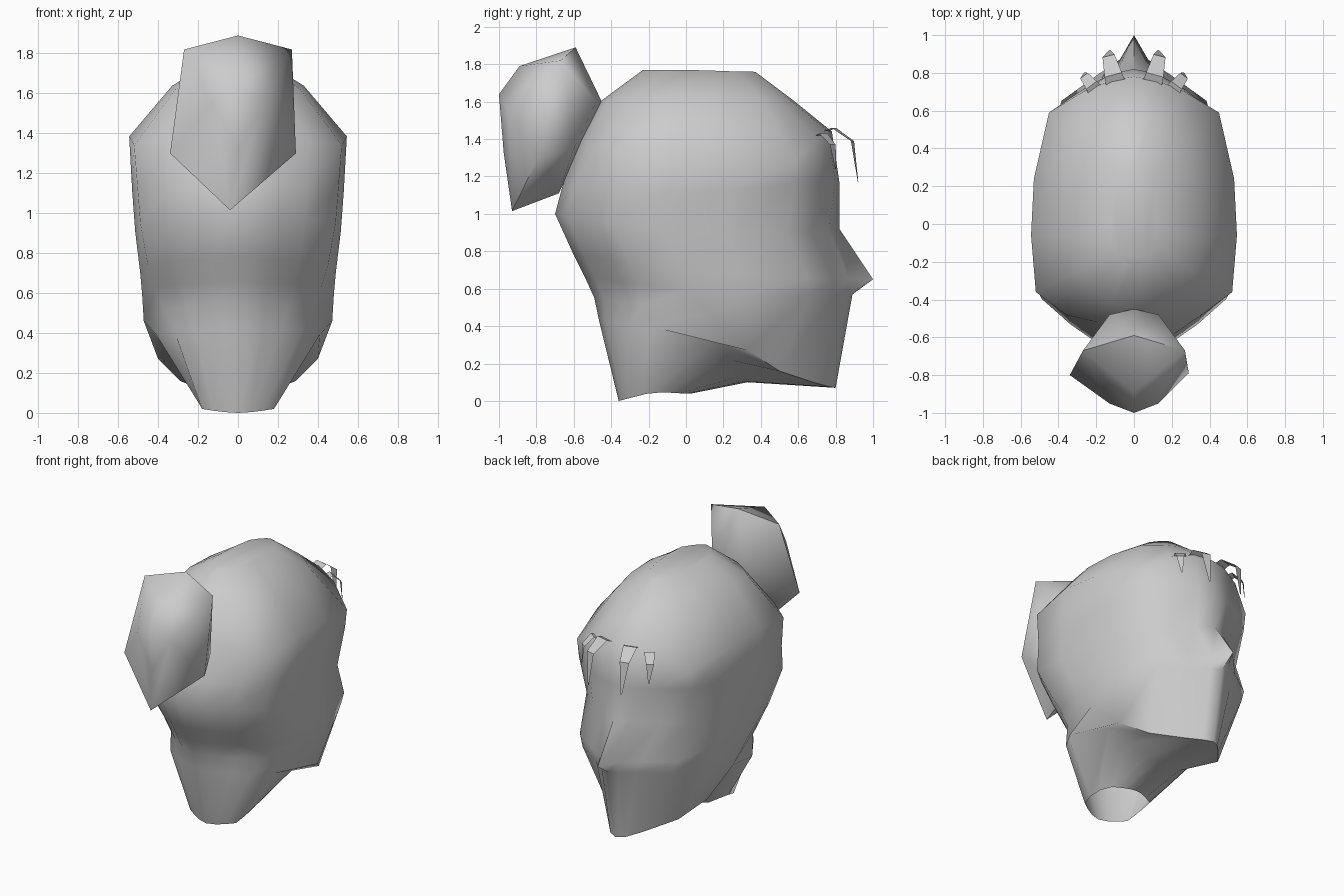
import bpy, bmesh, math
from mathutils import Vector

if "Cube" in bpy.data.objects:
    bpy.data.objects.remove(bpy.data.objects["Cube"])


def finish(bm, name, angle=40, recalc=True):
    if recalc:
        bmesh.ops.recalc_face_normals(bm, faces=bm.faces)
    me = bpy.data.meshes.new(name)
    bm.to_mesh(me)
    bm.free()
    ob = bpy.data.objects.new(name, me)
    bpy.context.collection.objects.link(ob)
    bpy.ops.object.select_all(action='DESELECT')
    ob.select_set(True)
    bpy.context.view_layer.objects.active = ob
    bpy.ops.object.shade_smooth_by_angle(angle=math.radians(angle))
    return ob


# Head: half-ring outline (width fraction, back-to-front fraction), face towards +y
OUTLINE = [(0, 1), (.22, .985), (.5, .93), (.83, .84), (.97, .6), (1, .38),
           (.95, .2), (.65, .11), (.35, .04), (0, 0)]
# front y, front z, half width, side z, back y, back z, face taper, nape narrowing
ROWS = [(.37, 1.76, .12, 1.77, -.23, 1.77, 1, 1),
        (.57, 1.61, .33, 1.65, -.46, 1.60, .9, 1),
        (.78, 1.44, .545, 1.38, -.575, 1.40, 1, 1),
        (.82, 1.17, .53, 1.10, -.66, 1.15, 1, 1),
        (.82, .92, .515, .88, -.70, 1.0, 1.1, 1),
        (.89, .65, .49, .68, -.60, .78, 1.3, .97),
        (.89, .57, .48, .57, -.54, .66, 1.6, .91),
        (.80, .07, .475, .46, -.49, .55, 2, .82),
        (.33, .10, .41, .38, -.465, .43, 2, .82),
        (.03, .04, .19, .05, -.36, 0, 1, 1)]
# Sculpted points (row, column): position
SCULPT = {(2, 2): (.27, .70, 1.40), (2, 3): (.45, .59, 1.29), (2, 4): (.53, .24, 1.36),
          (2, 6): (.52, -.36, 1.34), (2, 7): (.36, -.48, 1.36),         # back of skull
          (4, 1): (.11, .765, .92), (4, 2): (.27, .67, .91), (4, 3): (.41, .54, .90),
          (5, 0): (0, 1, .65), (5, 1): (.075, .87, .65), (6, 1): (.07, .855, .57),  # nose
          (7, 1): (.06, .77, .075), (7, 2): (.14, .68, .10), (7, 3): (.29, .5, .16),
          (7, 4): (.40, .33, .27), (7, 5): (.472, .14, .46),            # jaw line
          (8, 1): (.07, .32, .105), (8, 2): (.14, .29, .13), (8, 3): (.26, .23, .22),
          (8, 4): (.36, .17, .32)}                                      # throat

bm = bmesh.new()
rings = []
for r, (yf, zf, w, zs, yb, zb, taper, nape) in enumerate(ROWS):
    half = []
    for c, (fx, fy) in enumerate(OUTLINE):
        x = w * (fx ** taper if c < 5 else fx)
        if c > 5:
            x *= nape
        y = yb + (yf - yb) * fy
        if fy > .5:
            z = zf + (zs - zf) * ((1 - fy) / .5) ** 2
        else:
            z = zb + (zs - zb) * fy / .5
        half.append(SCULPT.get((r, c), (x, y, z)))
    pts = half + [(-x, y, z) for x, y, z in half[-2:0:-1]]
    rings.append([bm.verts.new(p) for p in pts])
for a, b in zip(rings, rings[1:]):
    n = len(a)
    for i in range(n):
        j = (i + 1) % n
        bm.faces.new((a[i], a[j], b[j], b[i]))
bm.faces.new(rings[0])
finish(bm, "head", 55)

# Faceted hair bun at the back
BUN = [(0, -.59, 1.89), (0, -.89, 1.79), (0, -1, 1.64), (0, -.975, 1.33),
       (-.34, -.8, 1.30), (.29, -.79, 1.30), (-.04, -.93, 1.015), (0, -.45, 1.60),
       (-.02, -.68, 1.11)]
for s in (-1, 1):
    BUN += [(s * .27, -.67, 1.82), (s * .13, -.95, 1.55),
            (s * .13, -.48, 1.60), (s * .2, -.6, 1.35)]
bm = bmesh.new()
for p in BUN:
    bm.verts.new(p)
bmesh.ops.convex_hull(bm, input=bm.verts)
finish(bm, "hair_bun", 65)


# Fringe: thin tapering strands bending over the forehead
def strand(name, path, widths, side):
    bm = bmesh.new()
    pts = [Vector((side * x, y, z)) for x, y, z in path]
    d = pts[2] - pts[0]
    across = Vector((-d.y, d.x, 0)).normalized()
    prev = None
    for p, w in zip(pts, widths):
        pair = [bm.verts.new(p + across * w / 2), bm.verts.new(p - across * w / 2)]
        if prev:
            bm.faces.new((prev[0], pair[0], pair[1], prev[1]))
        prev = pair
    bm.normal_update()
    if bm.faces[:][0].normal.z < 0:
        bmesh.ops.reverse_faces(bm, faces=bm.faces[:])
    finish(bm, name, 40, recalc=False)


LONG = [(.09, .72, 1.43), (.11, .79, 1.46), (.135, .89, 1.39), (.13, .92, 1.17)]
SHORT = [(.2, .70, 1.41), (.225, .735, 1.43), (.265, .785, 1.37), (.265, .80, 1.24)]
for side, label in ((-1, "left"), (1, "right")):
    strand("long_fringe_" + label, LONG, (.11, .095, .065, .01), side)
    strand("short_fringe_" + label, SHORT, (.085, .07, .05, .008), side)
